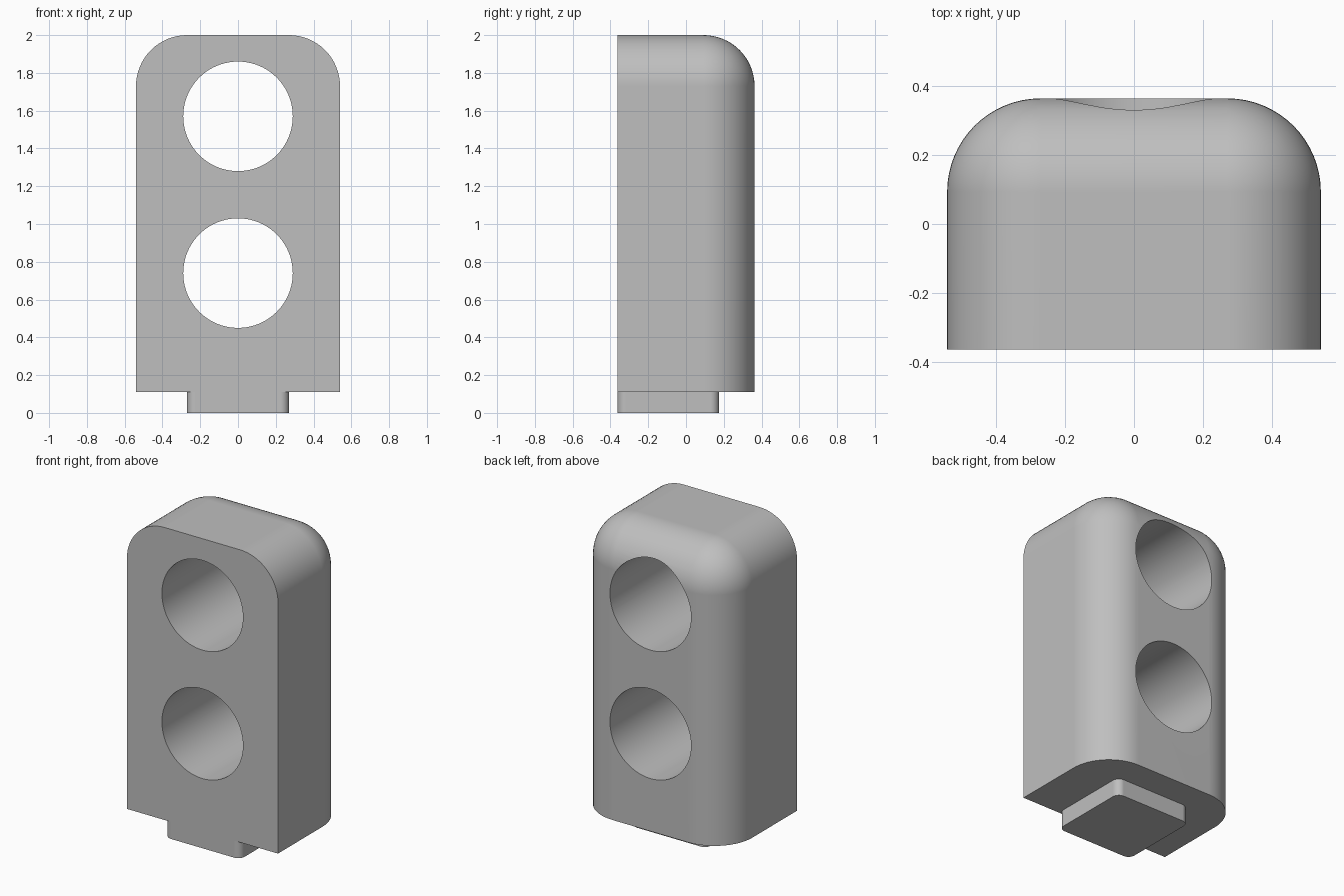
import bpy, bmesh
from mathutils import Matrix

if "Cube" in bpy.data.objects:
    bpy.data.objects.remove(bpy.data.objects["Cube"])

grey = bpy.data.materials.new("plain grey")
grey.diffuse_color = (0.52, 0.52, 0.52, 1)
grey.use_nodes = True
grey.node_tree.nodes["Principled BSDF"].inputs["Base Color"].default_value = grey.diffuse_color


def rounded_box(name, lo, hi, radius, segments, pick):
    """Box between two corners; edges chosen by pick(midpoint, direction) are rounded."""
    bm = bmesh.new()
    bmesh.ops.create_cube(bm, size=1)
    for v in bm.verts:
        v.co = [(a + b) / 2 + c * (b - a) for a, b, c in zip(lo, hi, v.co)]
    edges = [e for e in bm.edges
             if pick((e.verts[0].co + e.verts[1].co) / 2, e.verts[0].co - e.verts[1].co)]
    bmesh.ops.bevel(bm, geom=edges, offset=radius, offset_type='OFFSET',
                    segments=segments, profile=0.5, affect='EDGES')
    bmesh.ops.recalc_face_normals(bm, faces=bm.faces)
    return to_object(bm, name)


def to_object(bm, name):
    mesh = bpy.data.meshes.new(name)
    bm.to_mesh(mesh)
    bm.free()
    mesh.materials.append(grey)
    obj = bpy.data.objects.new(name, mesh)
    bpy.context.collection.objects.link(obj)
    return obj


def smooth(obj):
    bpy.ops.object.select_all(action='DESELECT')
    obj.select_set(True)
    bpy.context.view_layer.objects.active = obj
    for m in list(obj.modifiers):
        bpy.ops.object.modifier_apply(modifier=m.name)
    bpy.ops.object.shade_smooth_by_angle(angle=0.52)
    normals = obj.modifiers.new("even shading", 'WEIGHTED_NORMAL')
    normals.keep_sharp = True


# Body: rounded back, top and side edges, square front and bottom outline
def body_edge(mid, d):
    at_back, at_top, at_side = mid.y > 0.3, mid.z > 1.9, abs(mid.x) > 0.5
    return (at_back and at_top) or (at_back and at_side) or (at_top and at_side)


body = rounded_box("body", (-0.54, -0.363, 0.11), (0.54, 0.363, 2.0), 0.27, 16, body_edge)

# Two round holes right through from front to back
for i, z in enumerate((0.74, 1.57)):
    bm = bmesh.new()
    bmesh.ops.create_cone(bm, cap_ends=True, segments=80, radius1=0.29, radius2=0.29, depth=2,
                          matrix=Matrix.Translation((0, 0, z)) @ Matrix.Rotation(1.5707963, 4, 'X'))
    cutter = to_object(bm, f"hole_cutter_{i + 1}")
    cutter.hide_render = True
    cutter.hide_set(True)
    cut = body.modifiers.new("hole", 'BOOLEAN')
    cut.operation, cut.object, cut.solver = 'DIFFERENCE', cutter, 'EXACT'
smooth(body)
for obj in [o for o in bpy.data.objects if o.name.startswith("hole_cutter")]:
    bpy.data.objects.remove(obj)

# Base peg: vertical corners rounded
peg = rounded_box("base_peg", (-0.27, -0.363, 0), (0.27, 0.175, 0.11), 0.045, 8,
                  lambda mid, d: abs(d.z) > 0.05)
smooth(peg)
